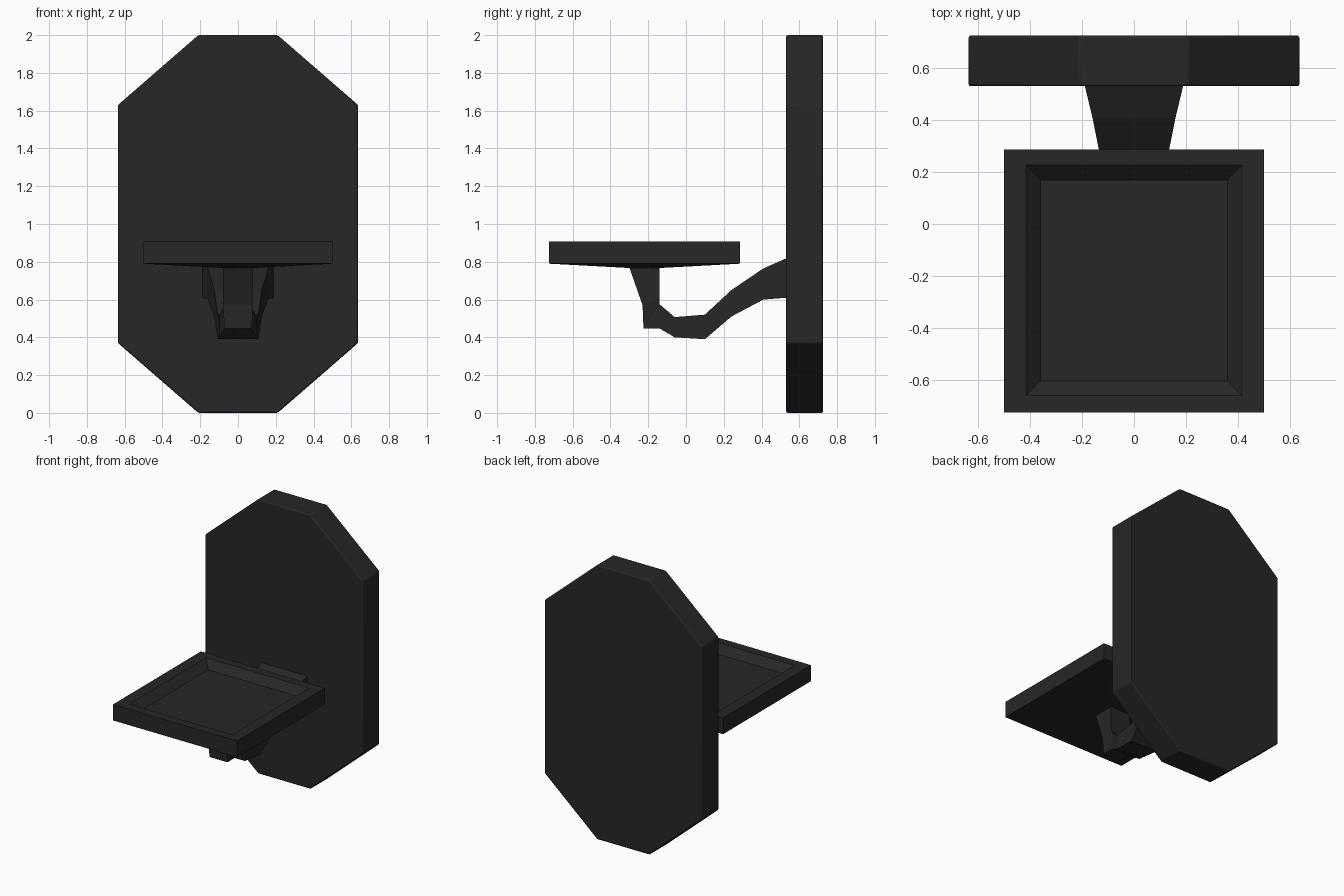
import bpy, bmesh

if "Cube" in bpy.data.objects:
    bpy.data.objects.remove(bpy.data.objects["Cube"])

mat = bpy.data.materials.new("black_iron")
mat.diffuse_color = (0.02, 0.02, 0.021, 1)
mat.use_nodes = True
mat.node_tree.nodes["Principled BSDF"].inputs["Base Color"].default_value = mat.diffuse_color


def loft(name, rings):
    """Skin a list of equally sized vertex rings and cap both ends."""
    bm = bmesh.new()
    loops = [[bm.verts.new(p) for p in ring] for ring in rings]
    n = len(loops[0])
    for a, b in zip(loops, loops[1:]):
        for i in range(n):
            j = (i + 1) % n
            bm.faces.new((a[i], a[j], b[j], b[i]))
    bm.faces.new(loops[0])
    bm.faces.new(loops[-1])
    bmesh.ops.remove_doubles(bm, verts=bm.verts, dist=0.0001)
    bmesh.ops.recalc_face_normals(bm, faces=bm.faces)
    mesh = bpy.data.meshes.new(name)
    bm.to_mesh(mesh)
    bm.free()
    mesh.materials.append(mat)
    obj = bpy.data.objects.new(name, mesh)
    bpy.context.collection.objects.link(obj)
    return obj


def rect(x, y0, y1, z):
    return [(-x, y0, z), (x, y0, z), (x, y1, z), (-x, y1, z)]


# Wall plate: elongated octagon with softened edges
half = [(0.21, 0), (0.636, 0.37), (0.636, 1.63), (0.21, 2)]
outline = half + [(-x, z) for x, z in reversed(half)]
plate = loft("wall_plate", [[(x, y, z) for x, z in outline] for y in (0.53, 0.725)])
bevel = plate.modifiers.new("soft_edges", "BEVEL")
bevel.width = 0.008
bevel.segments = 2
bevel.limit_method = "ANGLE"
bevel.angle_limit = 0.5

# Tray: shallow tapered underside, straight rim and sloped recess
loft("tray", [
    rect(0.08, -0.30, -0.14, 0.767),
    rect(0.50, -0.725, 0.287, 0.79),
    rect(0.50, -0.725, 0.287, 0.907),
    rect(0.415, -0.66, 0.226, 0.907),
    rect(0.36, -0.603, 0.17, 0.855),
])

# Curved bracket: (half width, upper y, z, lower y, z) from plate to tray
stations = [
    (0.19, 0.535, 0.82, 0.535, 0.61),
    (0.16, 0.41, 0.765, 0.41, 0.60),
    (0.126, 0.24, 0.65, 0.24, 0.51),
    (0.108, 0.10, 0.52, 0.10, 0.39),
    (0.098, -0.06, 0.507, -0.06, 0.40),
    (0.072, -0.14, 0.575, -0.14, 0.447),
    (0.072, -0.14, 0.575, -0.225, 0.447),
    (0.08, -0.14, 0.61, -0.23, 0.57),
    (0.08, -0.14, 0.77, -0.30, 0.77),
]
loft("bracket_arm", [
    [(-w, y0, z0), (w, y0, z0), (w, y1, z1), (-w, y1, z1)]
    for w, y0, z0, y1, z1 in stations
])

# Smooth shading on the plate only
bpy.context.view_layer.objects.active = plate
plate.select_set(True)
bpy.ops.object.shade_smooth_by_angle()
